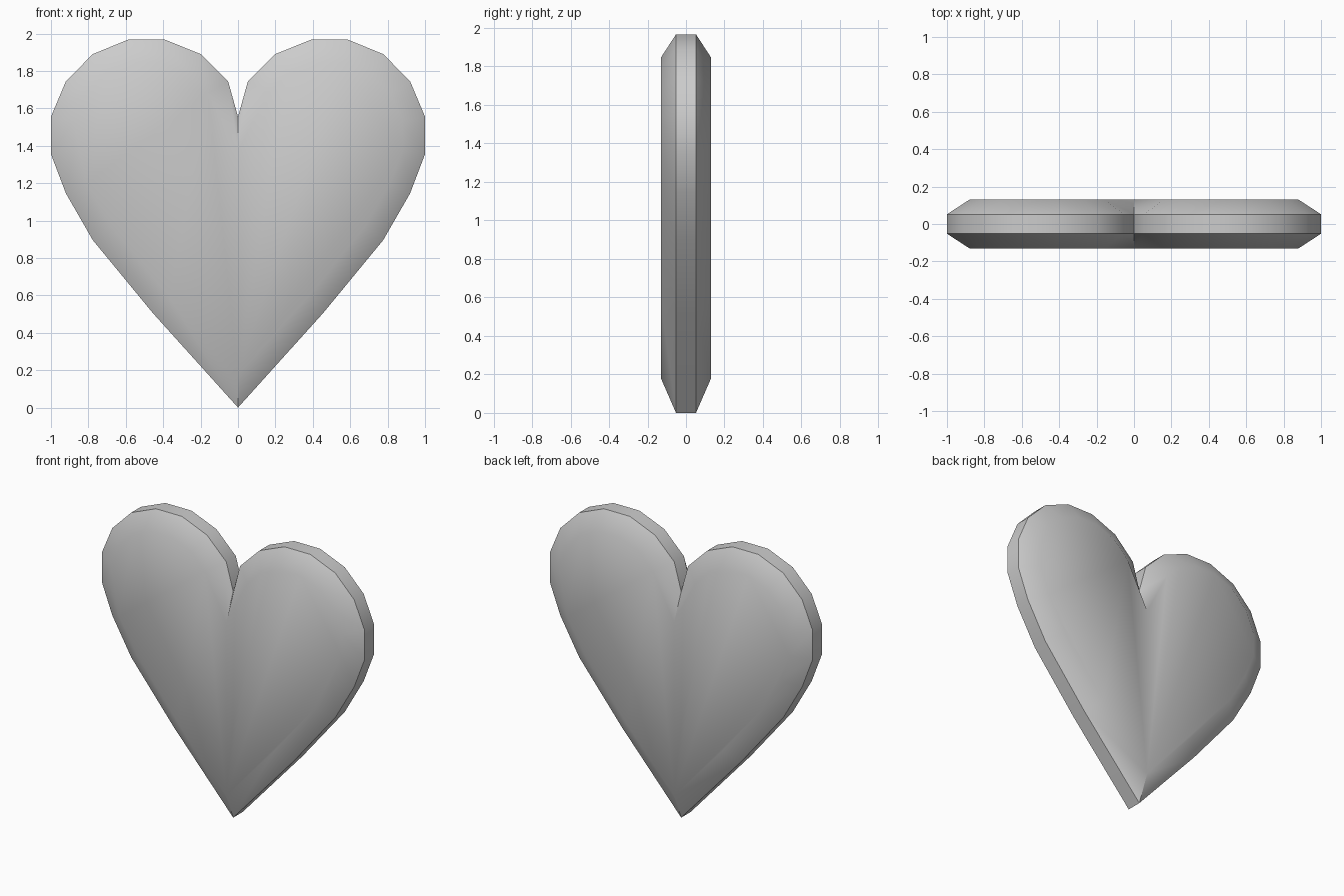
import bpy, bmesh, math
from mathutils import Vector

if "Cube" in bpy.data.objects:
    bpy.data.objects.remove(bpy.data.objects["Cube"])

# right half of the outline (x, z), from notch to bottom tip
outline = [Vector(p) for p in [
    (0, 1.555), (0.053, 1.745), (0.20, 1.89), (0.39, 1.967), (0.588, 1.967),
    (0.776, 1.89), (0.92, 1.745), (1.0, 1.555), (1.0, 1.355), (0.92, 1.145),
    (0.776, 0.895), (0.455, 0.505), (0, 0)]]
RIM, FACE, INSET, NOTCH_Z = 0.052, 0.13, 0.12, 1.37


def inward(a, b):
    d = (b - a).normalized()
    return Vector((d.y, -d.x))


# mitred inset of the outline; the two centre points stay on x = 0
inner = [Vector((0, NOTCH_Z))]
for a, b, c in zip(outline, outline[1:], outline[2:]):
    n1, n2 = inward(a, b), inward(b, c)
    inner.append(b + (n1 + n2) * INSET / (1 + n1.dot(n2)))
tip = inward(outline[-2], outline[-1])
inner.append(Vector((0, INSET / tip.y)))

# half heart: rim band, sloped borders and flat faces
bm = bmesh.new()
rings = [[bm.verts.new((p.x, y, p.y)) for p in pts] for pts, y in
         [(inner, -FACE), (outline, -RIM), (outline, RIM), (inner, FACE)]]
for r, s in zip(rings, rings[1:]):
    for i in range(len(r) - 1):
        bm.faces.new((r[i], r[i + 1], s[i + 1], s[i]))
bm.faces.new(rings[0])
bm.faces.new(rings[3])

# mirror to the left half
bmesh.ops.mirror(bm, geom=bm.verts[:] + bm.edges[:] + bm.faces[:],
                 axis='X', merge_dist=0.0005)
bmesh.ops.remove_doubles(bm, verts=bm.verts[:], dist=0.0005)
bmesh.ops.recalc_face_normals(bm, faces=bm.faces[:])

mesh = bpy.data.meshes.new("heart")
bm.to_mesh(mesh)
bm.free()
heart = bpy.data.objects.new("heart", mesh)
bpy.context.collection.objects.link(heart)
bpy.context.view_layer.objects.active = heart
heart.select_set(True)
bpy.ops.object.shade_smooth_by_angle(angle=math.radians(45))
